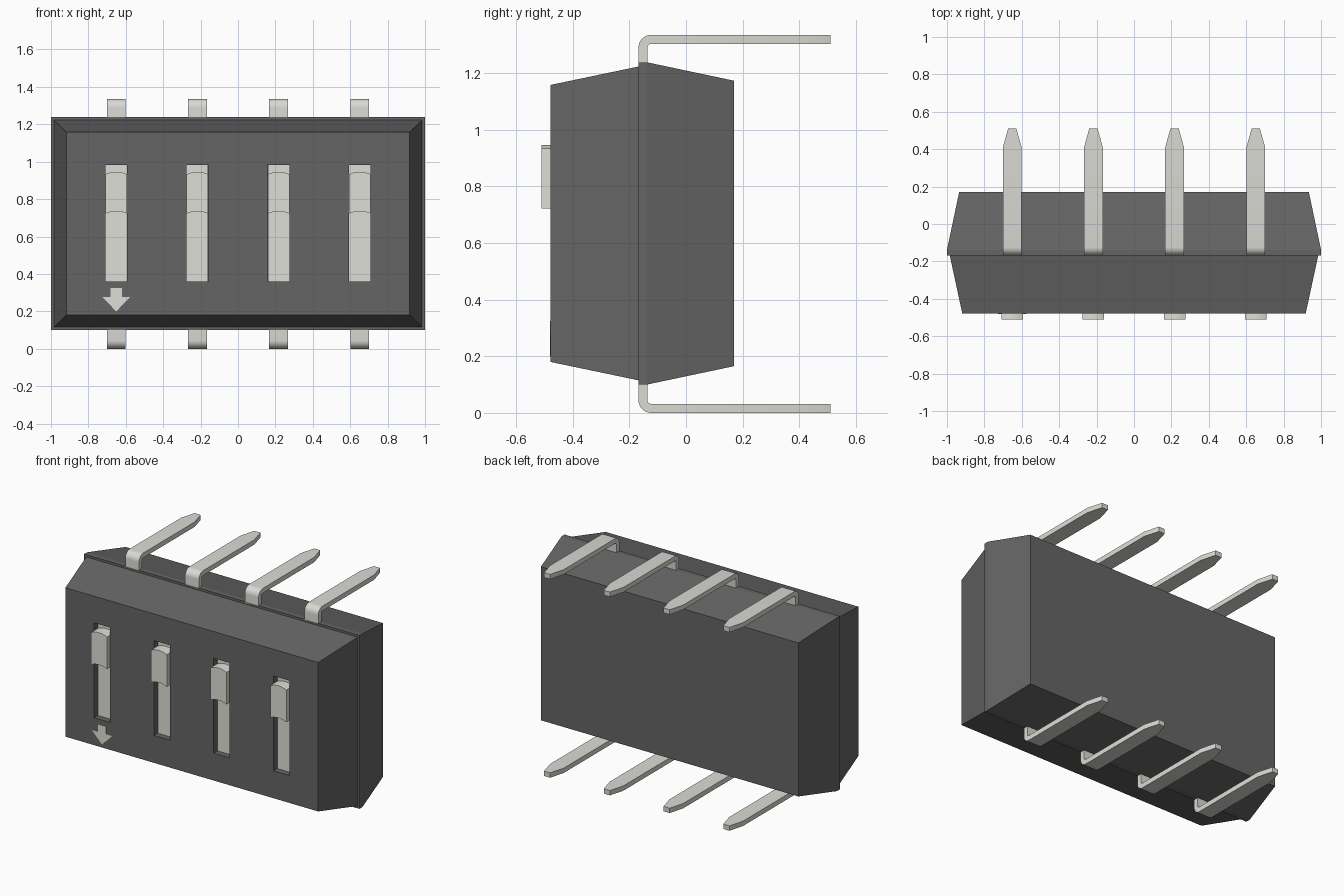
import bpy, bmesh
from math import sin, cos, pi

if "Cube" in bpy.data.objects:
    bpy.data.objects.remove(bpy.data.objects["Cube"])


def material(name, rgb):
    m = bpy.data.materials.new(name)
    m.diffuse_color = (*rgb, 1)
    m.use_nodes = True
    m.node_tree.nodes["Principled BSDF"].inputs["Base Color"].default_value = m.diffuse_color
    return m


DARK = material("dark_plastic", (0.13, 0.13, 0.13))
METAL = material("tin_metal", (0.70, 0.70, 0.66))
CREAM = material("cream_plastic", (0.74, 0.74, 0.68))


def loft(name, sections, mat, smooth=False):
    """Skin matching closed sections and cap both ends."""
    bm = bmesh.new()
    rings = [[bm.verts.new(p) for p in s] for s in sections]
    n = len(rings[0])
    for a, b in zip(rings, rings[1:]):
        for i in range(n):
            j = (i + 1) % n
            bm.faces.new((a[i], a[j], b[j], b[i]))
    bm.faces.new(rings[0])
    bm.faces.new(rings[-1])
    bmesh.ops.recalc_face_normals(bm, faces=bm.faces)
    me = bpy.data.meshes.new(name)
    bm.to_mesh(me)
    bm.free()
    me.materials.append(mat)
    ob = bpy.data.objects.new(name, me)
    bpy.context.collection.objects.link(ob)
    if smooth:
        bpy.ops.object.select_all(action='DESELECT')
        ob.select_set(True)
        bpy.context.view_layer.objects.active = ob
        bpy.ops.object.shade_smooth_by_angle(angle=pi / 6)
    return ob


def rect(y, x0, x1, z0, z1):
    return [(x0, y, z0), (x1, y, z0), (x1, y, z1), (x0, y, z1)]


def box(name, x, hw, y0, y1, z0, z1, mat):
    return loft(name, [rect(y, x - hw, x + hw, z0, z1) for y in (y0, y1)], mat)


XS = (-0.651, -0.217, 0.217, 0.651)
HEIGHT = 1.335

# Housing: tapered rear base and slightly narrower front cover
loft("rear_base", [rect(-0.168, -1, 1, 0.10, 1.238),
                   rect(-0.138, -1, 1, 0.10, 1.238),
                   rect(0.17, -0.935, 0.935, 0.165, 1.173)], DARK)
cover = loft("front_cover", [rect(-0.479, -0.918, 0.918, 0.18, 1.158),
                             rect(-0.168, -0.985, 0.985, 0.115, 1.223)], DARK)

# Slots cut into the cover
for x in XS:
    cutter = box("slot_cutter", x, 0.058, -0.6, -0.43, 0.36, 0.983, DARK)
    cutter.hide_render = True
    mod = cover.modifiers.new("slot", 'BOOLEAN')
    mod.operation, mod.solver, mod.object = 'DIFFERENCE', 'EXACT', cutter
    bpy.context.view_layer.objects.active = cover
    bpy.ops.object.modifier_apply(modifier=mod.name)
    bpy.data.objects.remove(cutter)


# Pin: bent flat strip with a tapered tip
def pin(name, x, flip):
    y0, t, r, hw = -0.168, 0.032, 0.045, 0.05
    path = [(y0, 1.19, y0 + t, 1.19, hw)]
    cy, cz = y0 + r, HEIGHT - r
    for i in range(9):
        a = pi - i * pi / 16
        c, s = cos(a), sin(a)
        path.append((cy + r * c, cz + r * s,
                     cy + (r - t) * c, cz + (r - t) * s, hw))
    path += [(y, HEIGHT, y, HEIGHT - t, w) for y, w in ((0.41, hw), (0.511, 0.022))]
    f = (lambda z: HEIGHT - z) if flip else (lambda z: z)
    loft(name, [[(x - w, ya, f(za)), (x + w, ya, f(za)),
                 (x + w, yb, f(zb)), (x - w, yb, f(zb))]
                for ya, za, yb, zb, w in path], METAL, smooth=True)


for n, x in enumerate(XS, 1):
    pin(f"top_pin_{n}", x, False)
    pin(f"bottom_pin_{n}", x, True)
    # Slider: flat strip at the slot floor plus a knob with arched ends
    box(f"slider_strip_{n}", x, 0.0575, -0.44, -0.428, 0.36, 0.983, CREAM)
    knob = []
    for i in range(9):
        u = i / 4 - 1
        d = 0.013 * u * u
        px = x + 0.0575 * u
        knob.append([(px, -0.511, 0.735 - d), (px, -0.511, 0.946 - d),
                     (px, -0.435, 0.946 - d), (px, -0.435, 0.735 - d)])
    loft(f"slider_knob_{n}", knob, CREAM, smooth=True)

# Direction arrow on the cover
half = [(0.03, 0.325), (0.03, 0.277), (0.075, 0.277), (0, 0.20)]
outline = half + [(-x, z) for x, z in reversed(half[:3])]
loft("direction_arrow", [[(XS[0] + x, y, z) for x, z in outline]
                         for y in (-0.481, -0.475)], CREAM)
